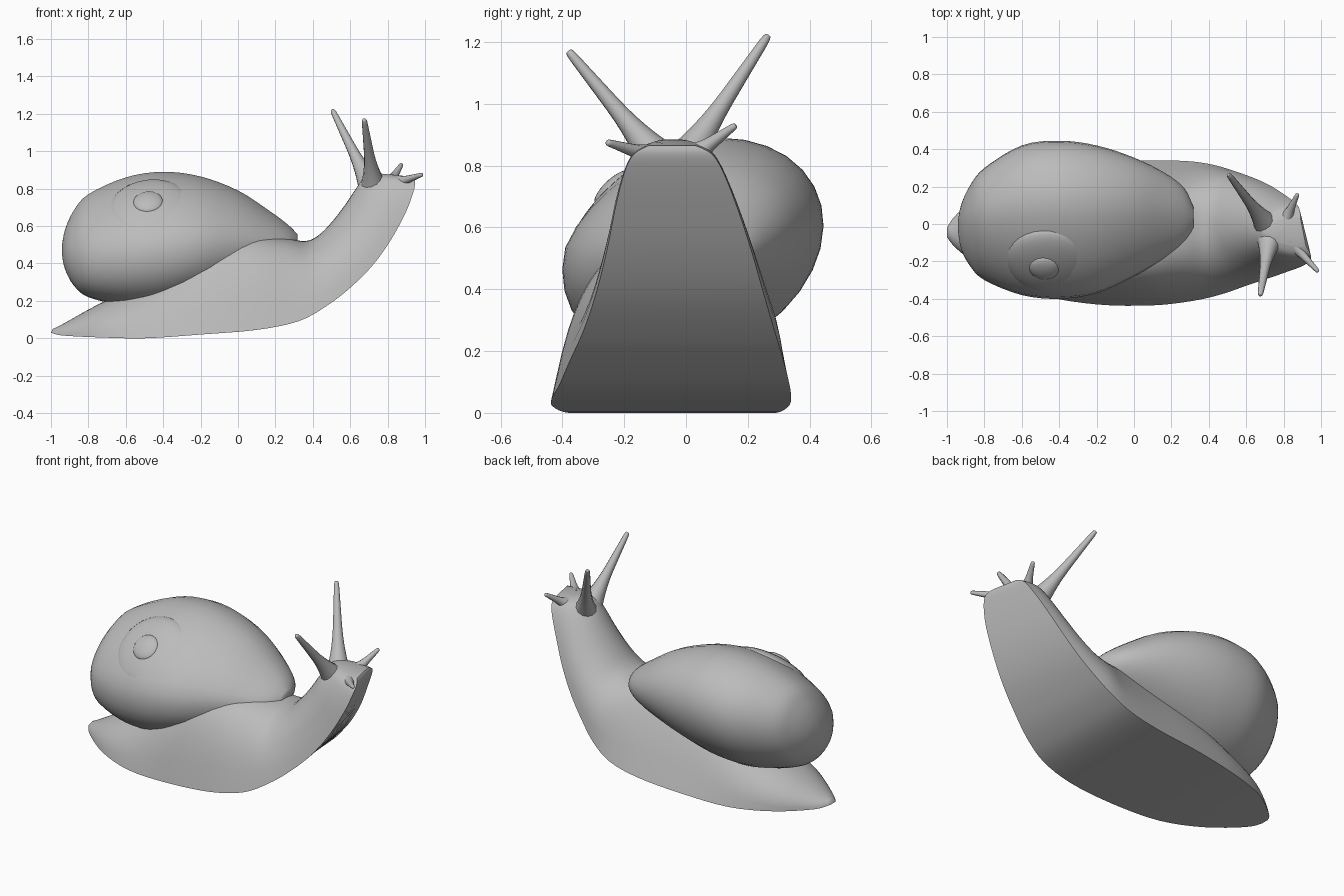
import bpy, bmesh, math
from mathutils import Vector

cube = bpy.data.objects.get("Cube")
if cube:
    bpy.data.objects.remove(cube)

grey = bpy.data.materials.new("soft grey")
grey.use_nodes = True
grey.diffuse_color = (0.5, 0.5, 0.5, 1)
grey.node_tree.nodes["Principled BSDF"].inputs["Base Color"].default_value = (0.5, 0.5, 0.5, 1)


def blend(stations, steps):
    """Run a smooth curve through rows of parameters."""
    rows, last = [], len(stations) - 1
    for i in range(last):
        a, b, c, d = (stations[max(0, min(last, k))] for k in range(i - 1, i + 3))
        for s in range(steps):
            u = s / steps
            rows.append([0.5 * (2 * q + (r - p) * u + (2 * p - 5 * q + 4 * r - t) * u ** 2
                                + (3 * q - p - 3 * r + t) * u ** 3)
                         for p, q, r, t in zip(a, b, c, d)])
    return rows + [list(stations[-1])]


def loft(name, rings, sharp=45):
    """Skin a row of closed rings and cap both ends."""
    bm = bmesh.new()
    loops = [[bm.verts.new(p) for p in ring] for ring in rings]
    for one, two in zip(loops, loops[1:]):
        for i in range(len(one)):
            j = (i + 1) % len(one)
            bm.faces.new((one[i], one[j], two[j], two[i]))
    bm.faces.new(loops[0][::-1])
    bm.faces.new(loops[-1])
    bmesh.ops.recalc_face_normals(bm, faces=bm.faces)
    mesh = bpy.data.meshes.new(name)
    bm.to_mesh(mesh)
    bm.free()
    return finish(bpy.data.objects.new(name, mesh), sharp)


def finish(obj, sharp):
    bpy.context.collection.objects.link(obj)
    obj.data.materials.append(grey)
    bpy.ops.object.select_all(action="DESELECT")
    obj.select_set(True)
    bpy.context.view_layer.objects.active = obj
    bpy.ops.object.shade_smooth_by_angle(angle=math.radians(sharp))
    return obj


# Body: sole x, sole z, right edge y, left edge y, ridge x, ridge z, ridge y,
# boxiness of the section, setback of the left edge where the head turns
body = [
    (-1.0, .03, -.07, -.02, -.99, .05, -.04, 0, 0), (-.94, .015, -.14, .06, -.93, .08, -.04, 0, 0),
    (-.75, .005, -.28, .2, -.75, .18, -.03, .2, 0), (-.5, 0, -.38, .29, -.5, .3, -.02, .6, 0),
    (-.2, .02, -.43, .33, -.2, .5, -.05, 1, 0), (.1, .045, -.435, .34, .05, .55, -.05, 1, 0),
    (.32, .09, -.41, .335, .25, .535, -.02, .8, .02), (.47, .17, -.375, .315, .36, .52, 0, .4, .04),
    (.6, .27, -.33, .285, .43, .55, -.01, .1, .07), (.72, .39, -.29, .25, .5, .62, -.02, 0, .09),
    (.82, .53, -.255, .21, .57, .71, -.03, 0, .1), (.9, .68, -.225, .16, .63, .8, -.04, 0, .1),
    (.94, .79, -.195, .115, .665, .85, -.04, 0, .08), (.945, .84, -.165, .08, .69, .875, -.04, 0, .06),
    (.92, .865, -.12, .03, .72, .885, -.04, 0, .03),
]


def body_ring(row, count=24):
    sx, sz, right, left, tx, tz, ty, box, turn = row
    power = 0.9 - 0.3 * box
    ring = []
    for k in range(count + 1):
        t = math.pi * k / count
        h = max(math.sin(t), 0) ** power
        c = math.copysign(abs(math.cos(t)) ** (1 - 0.4 * box), math.cos(t))
        taper = 0.48 if c > 0 else 0.28
        mid = (right + left) / 2 * (1 - h) + ty * h
        ring.append((sx + (tx - sx) * h - turn * (1 + c) / 2 * (1 - h),
                     mid + (left - right) / 2 * c * (1 - taper * box * h),
                     sz + (tz - sz) * h))
    return ring


loft("body", [body_ring(r) for r in blend(body, 4)])

# Shell: x, lowest y, highest y, lowest z, highest z, leaning to its left
shell = [
    (-.942, -.03, .01, .45, .49), (-.925, -.13, .1, .37, .58), (-.88, -.22, .2, .285, .68),
    (-.8, -.3, .3, .22, .77), (-.6, -.38, .42, .175, .86), (-.4, -.4, .445, .18, .89),
    (-.2, -.37, .42, .23, .865), (0, -.28, .355, .3, .79), (.17, -.18, .27, .37, .68),
    (.27, -.1, .19, .43, .605), (.318, -.02, .09, .49, .555),
]


def shell_ring(row, count=32):
    x, y0, y1, z0, z1 = row
    b = (z1 - z0) / 2
    lean = 0.25 * b
    a = math.sqrt(max(((y1 - y0) / 2) ** 2 - lean ** 2, 1e-6))
    ring = []
    for k in range(count):
        t = math.tau * k / count
        # The upper right flank is flattened around the coil
        r = 1 - 0.07 * max(0, -math.sin(2 * t)) * (math.sin(t) > 0)
        ring.append((x, (y0 + y1) / 2 + r * (a * math.cos(t) + lean * math.sin(t)),
                     (z0 + z1) / 2 + r * b * math.sin(t)))
    return ring


loft("shell", [shell_ring(r) for r in blend(shell, 4)], 60)

# Spire: shallow domes stepping out to the tip of the coil
axis = Vector((-.05, -.68, .73)).normalized()
for name, centre, radius, height in (("shell_whorl", (-.46, -.195, .685), .23, .07),
                                     ("shell_tip", (-.48, -.235, .727), .08, .03)):
    bm = bmesh.new()
    bmesh.ops.create_uvsphere(bm, u_segments=32, v_segments=16, radius=1)
    for v in bm.verts:
        v.co = Vector((v.co.x * radius, v.co.y * radius, v.co.z * height))
    mesh = bpy.data.meshes.new(name)
    bm.to_mesh(mesh)
    bm.free()
    dome = finish(bpy.data.objects.new(name, mesh), 60)
    dome.rotation_euler = axis.to_track_quat("Z", "Y").to_euler()
    dome.location = centre


# Tentacles: flared base, slender stalk and blunt tip
def tentacle(name, base, tip, width):
    base, tip = Vector(base), Vector(tip)
    way = tip - base
    side = way.orthogonal().normalized()
    up = way.cross(side).normalized()
    rings = []
    for u, w in blend([(-.1, 1.25), (.1, .85), (.35, .55), (.7, .38), (.95, .27), (1, .17)], 3):
        rings.append([base + way * u + (side * math.cos(t) + up * math.sin(t)) * w * width
                      for t in (math.tau * k / 12 for k in range(12))])
    loft(name, rings, 60)


tentacle("left_eye_stalk", (.69, .02, .85), (.505, .265, 1.22), .055)
tentacle("right_eye_stalk", (.72, -.115, .85), (.675, -.38, 1.17), .055)
tentacle("left_feeler", (.815, .03, .835), (.875, .16, .93), .042)
tentacle("right_feeler", (.85, -.11, .83), (.985, -.255, .875), .042)
